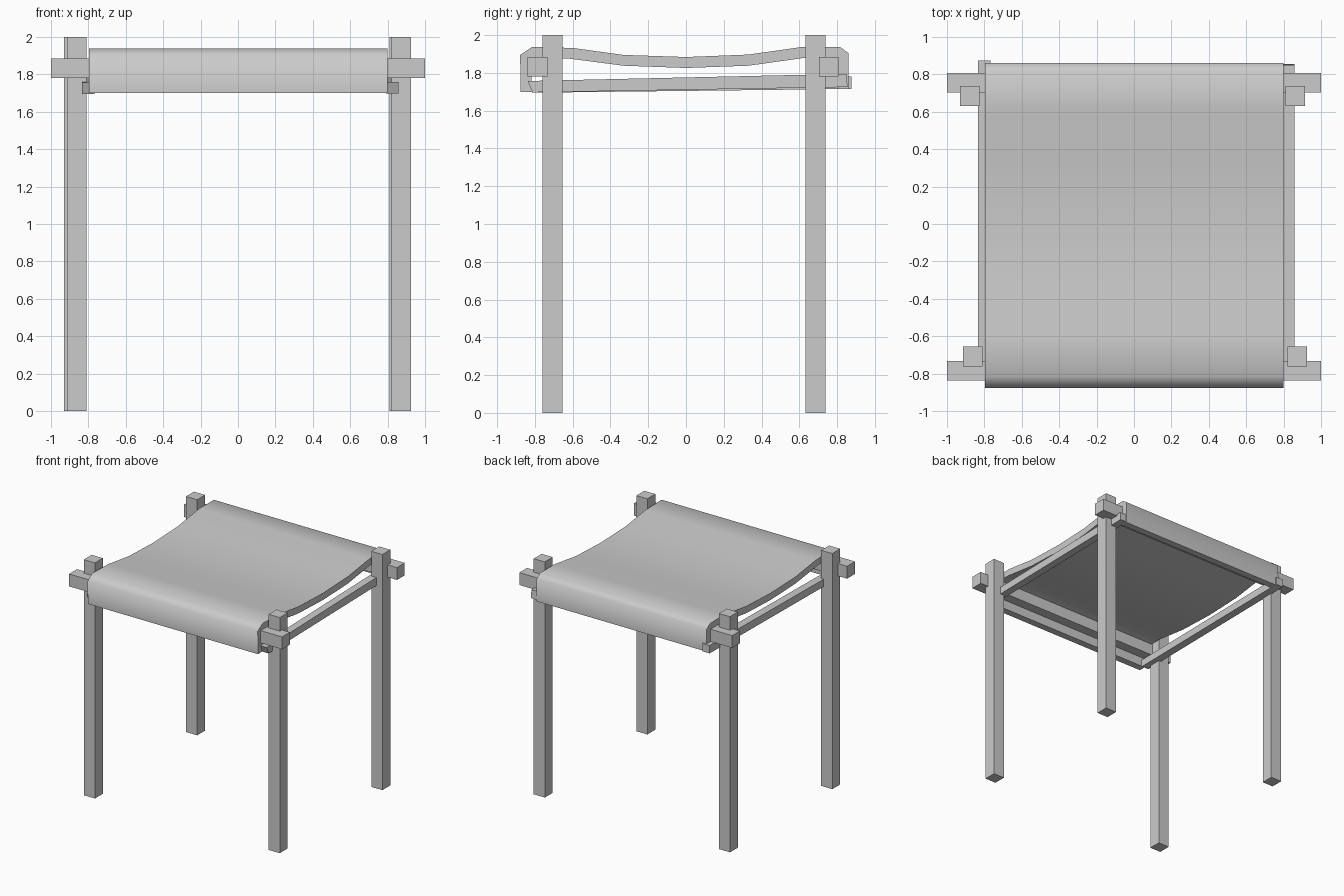
import bpy, bmesh
from mathutils import Vector

if "Cube" in bpy.data.objects:
    bpy.data.objects.remove(bpy.data.objects["Cube"])


def mesh_object(name, bm):
    bmesh.ops.recalc_face_normals(bm, faces=bm.faces)
    me = bpy.data.meshes.new(name)
    bm.to_mesh(me)
    bm.free()
    ob = bpy.data.objects.new(name, me)
    bpy.context.collection.objects.link(ob)
    return ob


def box(name, lo, hi):
    bm = bmesh.new()
    bmesh.ops.create_cube(bm, size=1)
    lo, hi = Vector(lo), Vector(hi)
    for v in bm.verts:
        v.co = (lo + hi) / 2 + Vector(a * b for a, b in zip(v.co, hi - lo))
    return mesh_object(name, bm)


def extrude_x(name, profile, x0, x1):
    # Closed (y, z) outline swept along x
    bm = bmesh.new()
    face = bm.faces.new([bm.verts.new((x0, y, z)) for y, z in profile])
    new = bmesh.ops.extrude_face_region(bm, geom=[face])["geom"]
    verts = [g for g in new if isinstance(g, bmesh.types.BMVert)]
    bmesh.ops.translate(bm, verts=verts, vec=(x1 - x0, 0, 0))
    return mesh_object(name, bm)


# Four upright legs, each slightly hand-placed
for name, x, y in (("front_left_leg", -0.863, -0.708), ("front_right_leg", 0.873, -0.708),
                   ("back_left_leg", -0.878, 0.685), ("back_right_leg", 0.861, 0.685)):
    box(name, (x - 0.052, y - 0.053, 0), (x + 0.052, y + 0.053, 2))

# Cross rails that carry the seat
box("front_rail", (-1, -0.838, 1.78), (1, -0.732, 1.885))
box("back_rail", (-1, 0.704, 1.78), (1, 0.808, 1.885))

# Thin, gently rising side stretchers
extrude_x("left_stretcher", [(-0.813, 1.695), (-0.838, 1.757), (0.875, 1.782), (0.875, 1.715)],
          -0.834, -0.766)
extrude_x("right_stretcher", [(-0.813, 1.697), (-0.838, 1.757), (0.85, 1.795), (0.855, 1.725)],
          0.792, 0.857)

# Sagging sling seat with flaps folded over both rails
outer = [(-0.876, 1.70), (-0.878, 1.895), (-0.815, 1.937), (-0.6, 1.932), (-0.33, 1.895),
         (0, 1.884), (0.33, 1.897), (0.62, 1.938), (0.815, 1.937), (0.86, 1.905), (0.862, 1.715)]
inner = [(0.804, 1.715), (0.802, 1.87), (0.785, 1.882), (0.63, 1.88), (0.33, 1.838), (0, 1.826),
         (-0.33, 1.838), (-0.63, 1.877), (-0.80, 1.88), (-0.818, 1.865), (-0.816, 1.70)]
seat = extrude_x("sling_seat", outer + inner, -0.797, 0.80)
bpy.context.view_layer.objects.active = seat
seat.select_set(True)
bpy.ops.object.shade_smooth_by_angle(angle=1.15)
